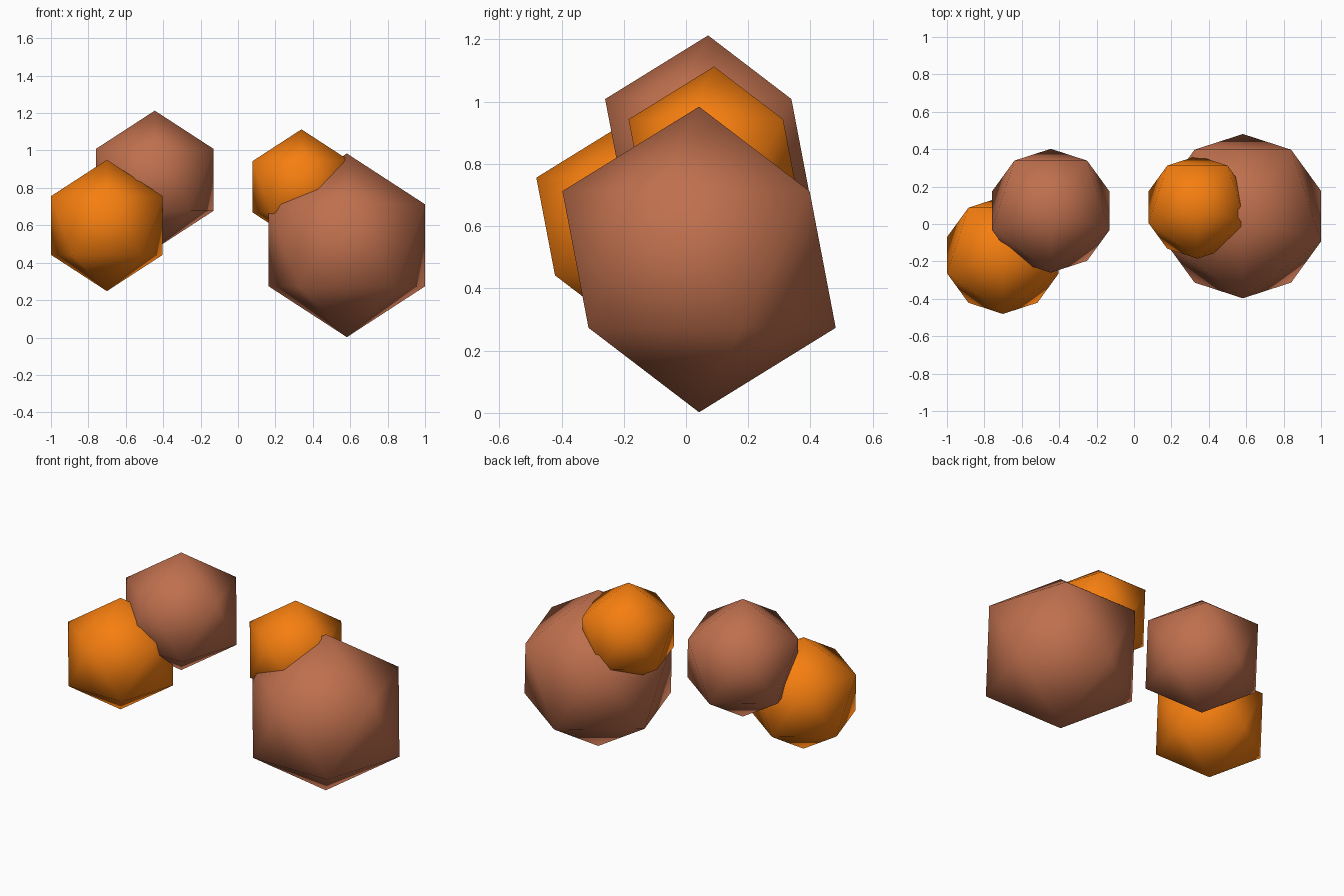
import bpy
import math

if "Cube" in bpy.data.objects:
    bpy.data.objects.remove(bpy.data.objects["Cube"])


def material(name, color):
    mat = bpy.data.materials.new(name)
    mat.diffuse_color = (*color, 1)
    mat.use_nodes = True
    mat.node_tree.nodes["Principled BSDF"].inputs["Base Color"].default_value = mat.diffuse_color
    return mat


brown = material("brown", (0.52, 0.16, 0.075))
orange = material("orange", (0.92, 0.21, 0.005))


# Smooth-shaded icosahedron with an upper corner pointing to the front
def blob(name, location, radius, mat):
    bpy.ops.mesh.primitive_ico_sphere_add(
        subdivisions=1, radius=radius, location=location,
        rotation=(0, 0, -math.pi / 2))
    obj = bpy.context.object
    obj.name = name
    obj.data.materials.append(mat)
    bpy.ops.object.shade_smooth()
    return obj


# Right cluster
blob("large_right_blob", (0.582, 0.042, 0.493), 0.491, brown)
blob("small_right_blob", (0.339, 0.09, 0.806), 0.307, orange)

# Left cluster
blob("upper_left_blob", (-0.445, 0.071, 0.843), 0.37, brown)
blob("lower_left_blob", (-0.701, -0.167, 0.599), 0.351, orange)
